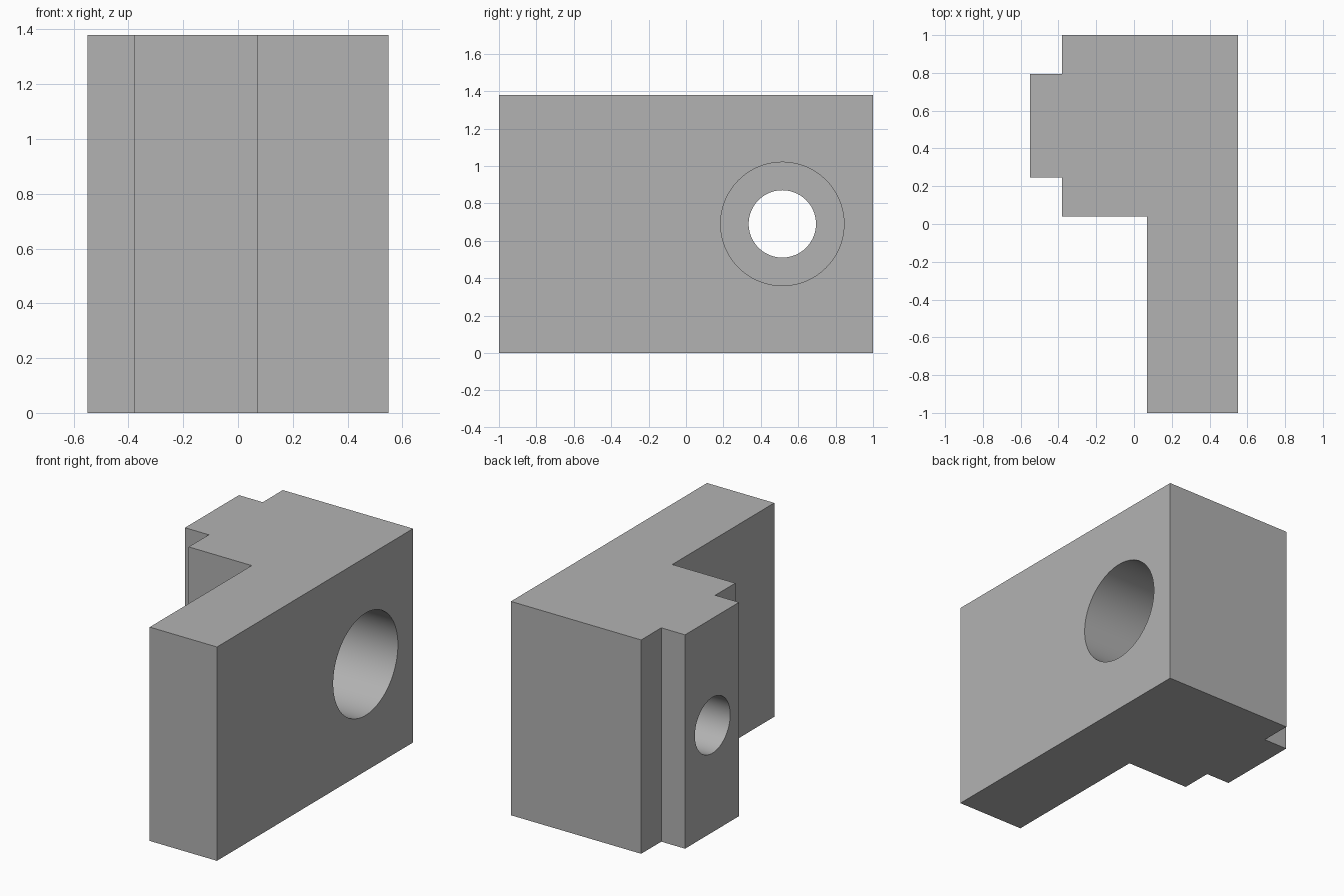
import bpy, bmesh, math

if "Cube" in bpy.data.objects:
    bpy.data.objects.remove(bpy.data.objects["Cube"])

grey = bpy.data.materials.new("plain grey")
grey.diffuse_color = (0.448, 0.448, 0.448, 1)
grey.use_nodes = True
grey.node_tree.nodes["Principled BSDF"].inputs["Base Color"].default_value = grey.diffuse_color

HEIGHT = 1.38
HOLE_Y, HOLE_Z = 0.515, 0.69


def make_object(name, bm):
    bmesh.ops.recalc_face_normals(bm, faces=bm.faces)
    mesh = bpy.data.meshes.new(name)
    bm.to_mesh(mesh)
    bm.free()
    mesh.materials.append(grey)
    obj = bpy.data.objects.new(name, mesh)
    bpy.context.collection.objects.link(obj)
    return obj


# Block: stepped plan profile with a locating tongue, extruded upward
plan = [(0.07, -1), (0.55, -1), (0.55, 1), (-0.38, 1), (-0.38, 0.795),
        (-0.55, 0.795), (-0.55, 0.245), (-0.38, 0.245), (-0.38, 0.04), (0.07, 0.04)]
bm = bmesh.new()
base = bm.faces.new([bm.verts.new((x, y, 0)) for x, y in plan])
top = bmesh.ops.extrude_face_region(bm, geom=[base])["geom"]
bmesh.ops.translate(bm, vec=(0, 0, HEIGHT),
                    verts=[v for v in top if isinstance(v, bmesh.types.BMVert)])
block = make_object("clamp_block", bm)

# Counterbored bolt hole: stepped cutter made of rings along x
SEGMENTS = 96
STEP_X = -0.05
bm = bmesh.new()
rings = []
for x, r in [(-0.7, 0.18), (STEP_X, 0.18), (STEP_X, 0.33), (0.7, 0.33)]:
    rings.append([bm.verts.new((x, HOLE_Y + r * math.cos(a), HOLE_Z + r * math.sin(a)))
                  for a in (2 * math.pi * i / SEGMENTS for i in range(SEGMENTS))])
for a, b in zip(rings, rings[1:]):
    for i in range(SEGMENTS):
        j = (i + 1) % SEGMENTS
        bm.faces.new((a[i], a[j], b[j], b[i]))
bm.faces.new(rings[0])
bm.faces.new(rings[-1])
cutter = make_object("hole_cutter", bm)
cutter.hide_render = True

# Cut the hole, then smooth its walls while keeping edges sharp
cut = block.modifiers.new("bolt hole", 'BOOLEAN')
cut.operation = 'DIFFERENCE'
cut.solver = 'EXACT'
cut.object = cutter
bpy.context.view_layer.objects.active = block
block.select_set(True)
bpy.ops.object.modifier_apply(modifier=cut.name)
bpy.data.objects.remove(cutter, do_unlink=True)
bpy.ops.object.shade_smooth_by_angle(angle=math.radians(30))
